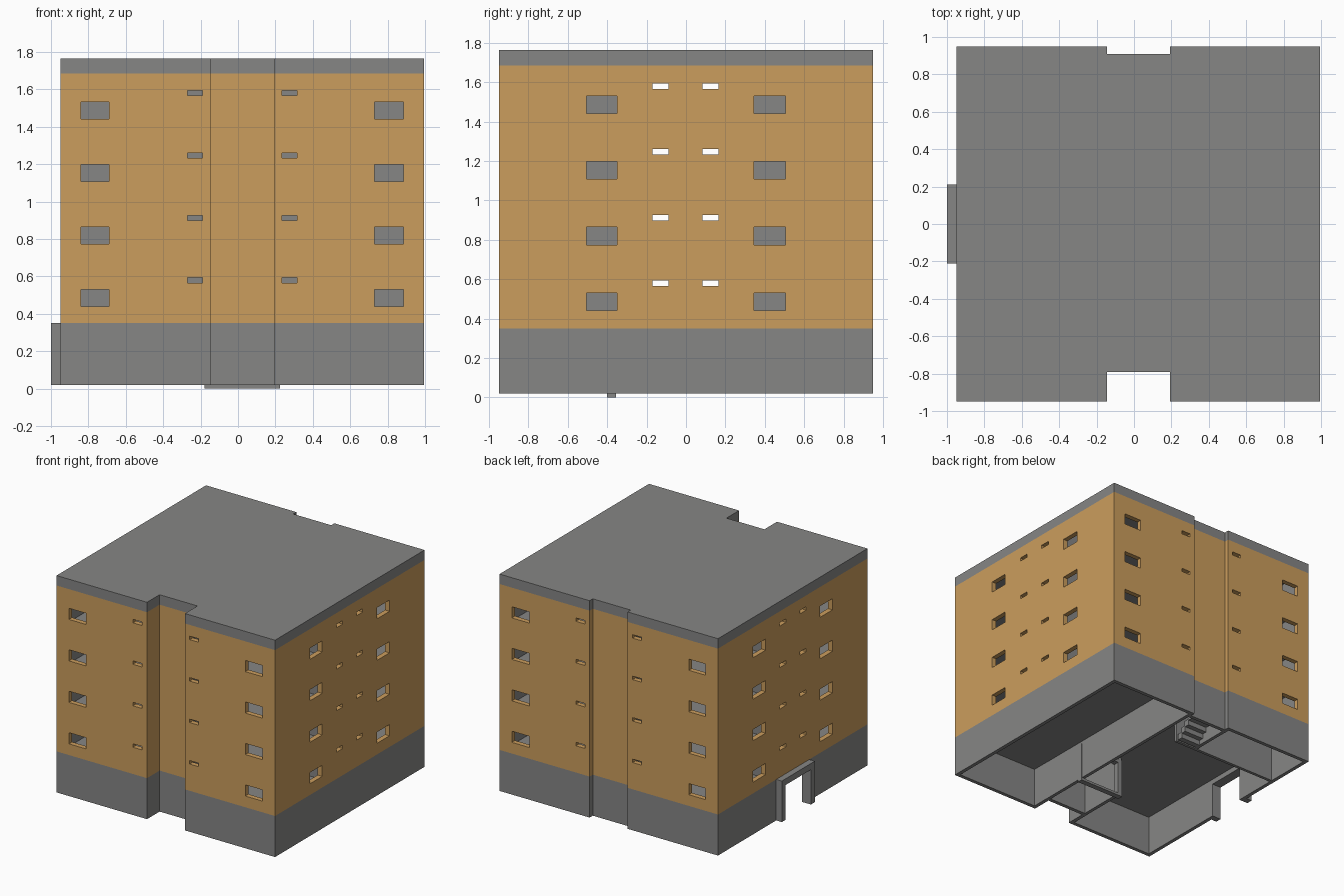
import bpy, bmesh
from mathutils import Matrix, Vector

cube = bpy.data.objects.get("Cube")
if cube:
    bpy.data.objects.remove(cube, do_unlink=True)


def material(name, rgb):
    m = bpy.data.materials.new(name)
    m.use_nodes = True
    m.diffuse_color = (*rgb, 1)
    m.node_tree.nodes["Principled BSDF"].inputs["Base Color"].default_value = (*rgb, 1)
    return m


TAN = material("ochre_render", (0.60, 0.34, 0.11))
GREY = material("concrete_grey", (0.24, 0.24, 0.235))

# Main levels and plan limits
GROUND, BASE_TOP, EAVES, TOP = 0.02, 0.35, 1.685, 1.765
X0, X1, Y0, Y1 = -0.95, 0.995, -0.95, 0.95
NX0, NX1 = -0.145, 0.193          # recess sides
FRONT_RECESS, BACK_RECESS = -0.79, 0.91
FLOOR_H = (EAVES - BASE_TOP) / 4


def finish(name, bm, mats):
    mesh = bpy.data.meshes.new(name)
    bm.to_mesh(mesh)
    bm.free()
    for m in mats:
        mesh.materials.append(m)
    ob = bpy.data.objects.new(name, mesh)
    bpy.context.collection.objects.link(ob)
    return ob


def boxes(name, spans, mats=(GREY,)):
    """One object from boxes given as (x0, x1, y0, y1, z0, z1)."""
    bm = bmesh.new()
    for a, b, c, d, e, f in spans:
        mat = Matrix.Translation(((a + b) / 2, (c + d) / 2, (e + f) / 2))
        mat = mat @ Matrix.Diagonal((b - a, d - c, f - e, 1))
        bmesh.ops.create_cube(bm, size=1, matrix=mat)
    return finish(name, bm, mats)


def footprint(i=0.0):
    """Plan outline, counter-clockwise, pulled in by i."""
    l, r, f, b = X0 + i, X1 - i, Y0 + i, Y1 - i
    nl, nr, nf, nb = NX0 - i, NX1 + i, FRONT_RECESS + i, BACK_RECESS - i
    return [(l, f), (nl, f), (nl, nf), (nr, nf), (nr, f), (r, f),
            (r, b), (nr, b), (nr, nb), (nl, nb), (nl, b), (l, b)]


def slab(name, z0, z1, inset=0.0):
    bm = bmesh.new()
    face = bm.faces.new([bm.verts.new((x, y, z0)) for x, y in footprint(inset)])
    ext = bmesh.ops.extrude_face_region(bm, geom=[face])
    top = [v for v in ext["geom"] if isinstance(v, bmesh.types.BMVert)]
    bmesh.ops.translate(bm, verts=top, vec=Vector((0, 0, z1 - z0)))
    bmesh.ops.recalc_face_normals(bm, faces=bm.faces)
    return finish(name, bm, [GREY])


def shell(name, z0, z1, thick, mats, cutter):
    """Outer walls as a thickened band with openings cut through."""
    bm = bmesh.new()
    pts = footprint()
    low = [bm.verts.new((x, y, z0)) for x, y in pts]
    high = [bm.verts.new((x, y, z1)) for x, y in pts]
    for k in range(len(pts)):
        n = (k + 1) % len(pts)
        bm.faces.new((low[k], low[n], high[n], high[k]))
    ob = finish(name, bm, mats)
    sol = ob.modifiers.new("thickness", "SOLIDIFY")
    sol.thickness = thick
    sol.offset = -1
    sol.use_even_offset = True
    sol.material_offset = len(mats) - 1
    cut = ob.modifiers.new("openings", "BOOLEAN")
    cut.operation = "DIFFERENCE"
    cut.solver = "EXACT"
    cut.object = cutter
    cutter.hide_render = True
    cutter.hide_set(True)
    return ob


# Window openings, repeated on four storeys and four sides
D = 0.1
openings = []
for storey in range(4):
    z = BASE_TOP + storey * FLOOR_H
    large, small = (z + 0.09, z + 0.18), (z + 0.215, z + 0.243)
    front = [(-0.84, -0.69, large), (0.73, 0.885, large),
             (-0.27, -0.19, small), (0.235, 0.315, small)]
    side = [(-0.505, -0.35, large), (0.345, 0.505, large),
            (-0.17, -0.09, small), (0.085, 0.165, small)]
    for y in (Y0, Y1):
        openings += [(a, b, y - D, y + D, *h) for a, b, h in front]
    for x in (X0, X1):
        openings += [(x - D, x + D, a, b, *h) for a, b, h in side]
window_cutter = boxes("window_cutter", openings, (TAN, GREY))
door_cutter = boxes("door_cutter", [(X0 - D, X0 + D, -0.16, 0.16, -0.1, 0.3)])

shell("upper_walls", BASE_TOP, EAVES, 0.04, (TAN, GREY), window_cutter)
shell("base_walls", GROUND, BASE_TOP, 0.03, (GREY,), door_cutter)
slab("roof", EAVES, TOP)

# Floor slabs
for storey in range(4):
    z = BASE_TOP + storey * FLOOR_H
    slab(f"floor_slab_{storey + 1}", z - 0.008, z + 0.012, 0.015)

# Upper partitions: a cross corridor open from side to side
partitions = []
for a, b in ((-0.92, -0.25), (0.25, 0.92)):
    partitions += [(-0.175, -0.155, max(a, -0.77), min(b, 0.89), BASE_TOP, EAVES),
                   (0.205, 0.225, max(a, -0.77), min(b, 0.89), BASE_TOP, EAVES)]
for y in (-0.25, 0.25):
    partitions += [(-0.93, -0.155, y - 0.01, y + 0.01, BASE_TOP, EAVES),
                   (0.205, 0.97, y - 0.01, y + 0.01, BASE_TOP, EAVES)]
boxes("upper_partitions", partitions)

# Ground level partitions
H = (GROUND + 0.001, BASE_TOP)
boxes("base_partitions", [
    (0.195, 0.222, -0.78, 0.90, *H),
    (-0.175, -0.147, -0.78, -0.36, *H),
    (-0.175, -0.147, 0.54, 0.90, *H),
    (-0.94, 0.03, 0.52, 0.545, *H)])

# Side porch around the doorway
boxes("porch", [
    (-1.0, X0, -0.21, -0.16, GROUND, 0.3),
    (-1.0, X0, 0.16, 0.21, GROUND, 0.3),
    (-1.0, X0, -0.21, 0.21, 0.3, BASE_TOP)])

# Lobby door frame with threshold
boxes("lobby_door_frame", [
    (-0.18, 0.225, -0.4, -0.355, 0, GROUND),
    (-0.18, -0.14, -0.4, -0.355, GROUND, 0.32),
    (0.185, 0.225, -0.4, -0.355, GROUND, 0.32),
    (-0.18, 0.225, -0.4, -0.355, 0.29, 0.32)])

# Stair flight at the back of the corridor
steps = []
for k in range(8):
    y, z = 0.56 + 0.04 * k, GROUND + 0.04 * k
    steps.append((-0.147, 0.03, y, y + 0.045, z, z + 0.05))
boxes("stairs", steps)
